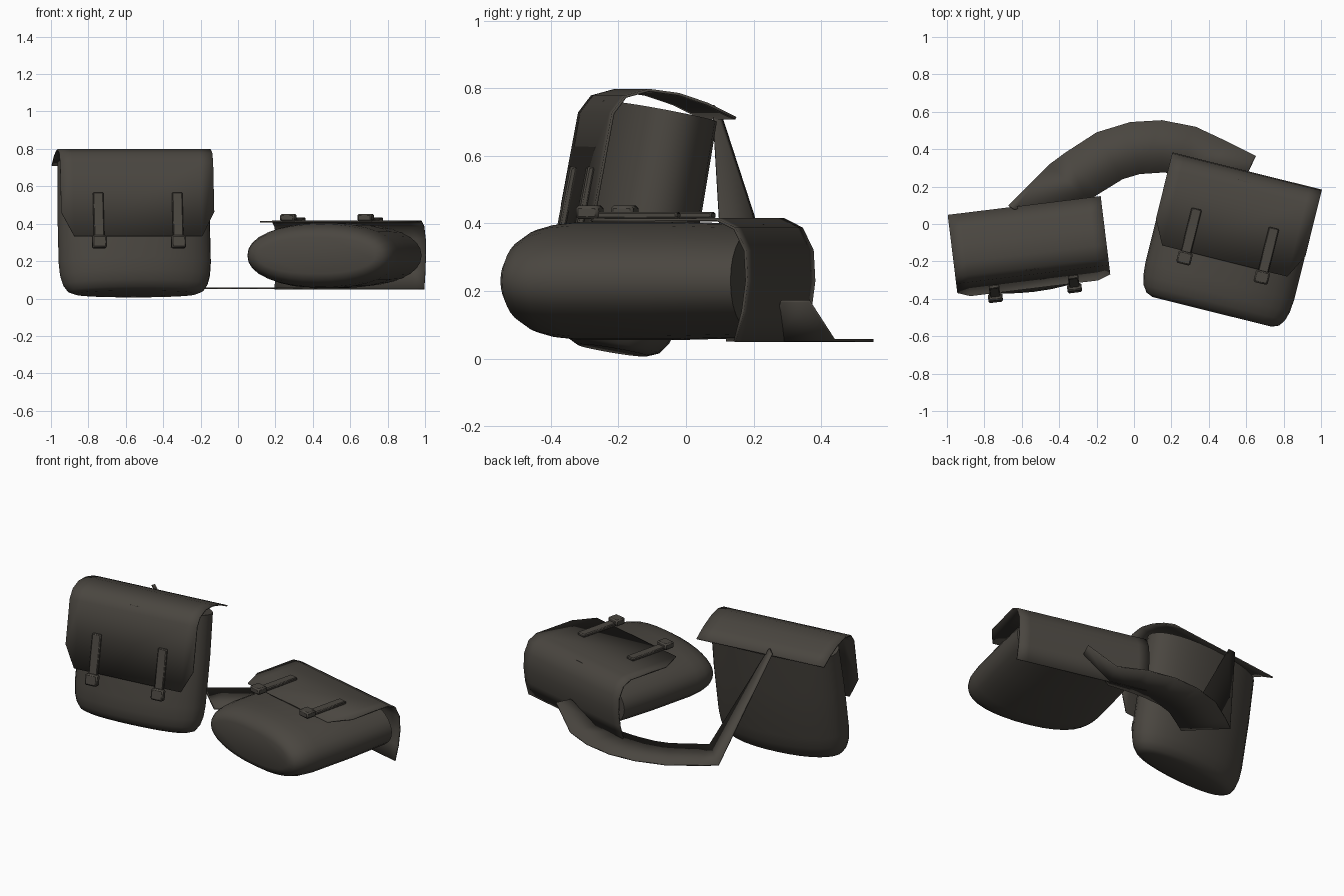
import bpy, bmesh, math
from mathutils import Matrix, Vector

cube = bpy.data.objects.get("Cube")
if cube:
    bpy.data.objects.remove(cube, do_unlink=True)

COLOUR = (0.068, 0.061, 0.051, 1)
leather = bpy.data.materials.new("dark leather")
leather.use_nodes = True
leather.diffuse_color = COLOUR
bsdf = leather.node_tree.nodes["Principled BSDF"]
bsdf.inputs["Base Color"].default_value = COLOUR
bsdf.inputs["Roughness"].default_value = 0.8


def finish(bm, name, place, thickness=0, bevel=0):
    bmesh.ops.recalc_face_normals(bm, faces=bm.faces)
    mesh = bpy.data.meshes.new(name)
    bm.to_mesh(mesh)
    bm.free()
    mesh.materials.append(leather)
    obj = bpy.data.objects.new(name, mesh)
    bpy.context.collection.objects.link(obj)
    obj.matrix_world = place
    if thickness:
        mod = obj.modifiers.new("thickness", "SOLIDIFY")
        mod.thickness = thickness
        mod.offset = 0
    if bevel:
        mod = obj.modifiers.new("bevel", "BEVEL")
        mod.width = bevel
        mod.segments = 1
    bpy.ops.object.select_all(action="DESELECT")
    bpy.context.view_layer.objects.active = obj
    obj.select_set(True)
    bpy.ops.object.shade_smooth_by_angle(angle=math.radians(38))
    return obj


def skin(bm, rows, closed=False):
    """Join rows of points with quads."""
    grid = [[bm.verts.new(p) for p in row] for row in rows]
    for a, b in zip(grid, grid[1:]):
        n = len(a)
        for i in range(n if closed else n - 1):
            j = (i + 1) % n
            bm.faces.new((a[i], a[j], b[j], b[i]))
    return grid


def box(name, place, centre, size, bevel):
    bm = bmesh.new()
    bmesh.ops.create_cube(bm, size=1)
    bmesh.ops.scale(bm, vec=size, verts=bm.verts)
    bmesh.ops.translate(bm, vec=centre, verts=bm.verts)
    finish(bm, name, place, bevel=bevel)


def oval(height, sx, sy, sides=32):
    """Lens-shaped cross-section of the bag."""
    row = []
    for i in range(sides):
        t = 2 * math.pi * i / sides
        c, s = math.cos(t), math.sin(t)
        x = math.copysign(abs(c) ** 0.92, c) * 0.41 * sx
        y = math.copysign(abs(s) ** 0.92, s) * 0.175 * sy
        row.append((x, y - 0.18, height))
    return row


def make_bag(label, place):
    # Rounded pouch
    bm = bmesh.new()
    rings = [(-0.01, 0.8, 0.55), (0.005, 0.89, 0.74), (0.04, 0.95, 0.88),
             (0.09, 0.985, 0.96), (0.16, 1, 1), (0.45, 1, 1), (0.71, 0.98, 0.96)]
    grid = skin(bm, [oval(*r) for r in rings], closed=True)
    bm.faces.new(grid[0])
    bm.faces.new(grid[-1])
    finish(bm, label + "_pouch", place)

    # Flap over the opening, with cut lower corners
    bm = bmesh.new()
    profile = [(-0.36, 0.27), (-0.362, 0.67), (-0.335, 0.725), (-0.27, 0.757),
               (-0.18, 0.762), (-0.09, 0.75), (0, 0.725)]
    rows = []
    for k, (y, z) in enumerate(profile):
        corner = 0.13 if k == 0 else 0
        rows.append([(-0.412, y, z + corner), (-0.345, y, z),
                     (0.345, y, z), (0.412, y, z + corner)])
    skin(bm, rows)
    finish(bm, label + "_flap", place, thickness=0.008)

    # Two closing straps with buckles
    for side, x in (("right", -0.213), ("left", 0.213)):
        box(f"{label}_{side}_closing_strap", place, (x, -0.374, 0.38), (0.056, 0.02, 0.25), 0.005)
        box(f"{label}_{side}_buckle", place, (x, -0.383, 0.234), (0.078, 0.04, 0.068), 0.008)


def placed(location, turn, lean):
    return (Matrix.Translation(location) @ Matrix.Rotation(math.radians(turn), 4, "Z")
            @ Matrix.Rotation(math.radians(lean), 4, "X"))


make_bag("standing_bag", placed((-0.57, -0.04, 0), 7, -11))
make_bag("lying_bag", placed((0.42, -0.46, 0.05), -14, -90))

# Joining strap: inner and outer edge points, from the standing bag to the lying bag
bm = bmesh.new()
FLOOR = 0.054
edges = [((-0.64, 0.08, 0.75), (-0.67, 0.1, 0.73)),
         ((-0.25, 0.12, FLOOR), (-0.45, 0.32, FLOOR)),
         ((-0.19, 0.16, FLOOR), (-0.37, 0.38, FLOOR)),
         ((-0.06, 0.24, FLOOR), (-0.2, 0.49, FLOOR)),
         ((0.03, 0.267, FLOOR), (-0.02, 0.545, FLOOR)),
         ((0.15, 0.275, FLOOR), (0.15, 0.555, FLOOR)),
         ((0.25, 0.27, FLOOR), (0.33, 0.52, FLOOR)),
         ((0.4, 0.25, FLOOR), (0.5, 0.44, FLOOR)),
         ((0.61, 0.28, 0.17), (0.65, 0.365, 0.17))]
skin(bm, edges)
finish(bm, "joining_strap", Matrix.Identity(4), thickness=0.008)
